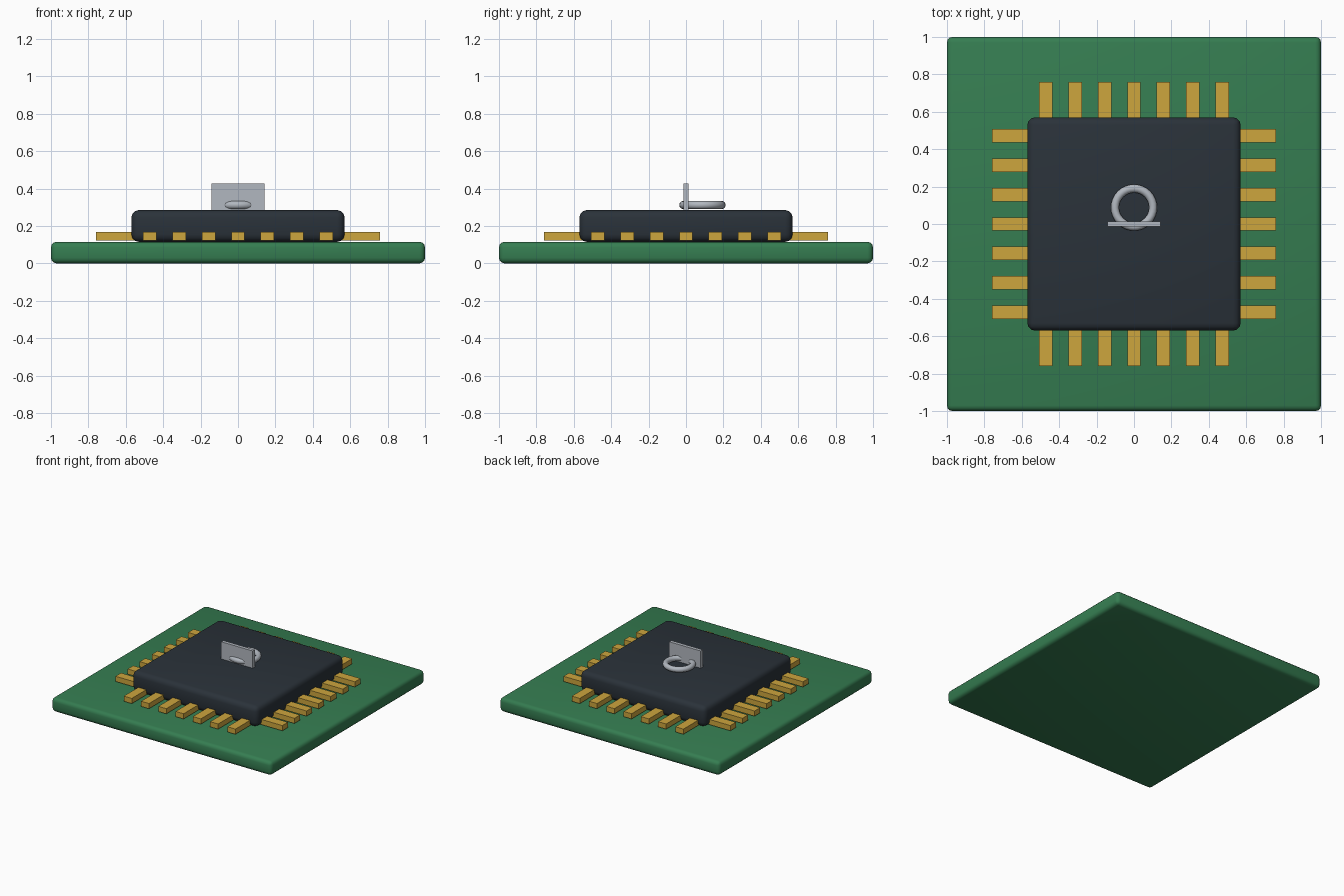
import bpy
import math

cube = bpy.data.objects.get("Cube")
if cube:
    bpy.data.objects.remove(cube, do_unlink=True)


def srgb(r, g, b):
    return tuple((c / 255) ** 2.2 for c in (r, g, b)) + (1.0,)


def material(name, color):
    mat = bpy.data.materials.new(name)
    mat.use_nodes = True
    mat.diffuse_color = color
    mat.node_tree.nodes["Principled BSDF"].inputs["Base Color"].default_value = color
    return mat


green = material("board green", srgb(56, 124, 82))
charcoal = material("charcoal", srgb(46, 53, 60))
gold = material("gold", srgb(204, 164, 64))
silver = material("silver", srgb(176, 182, 190))


def box(name, center, size, mat, bevel=0.0):
    bpy.ops.mesh.primitive_cube_add(size=1, location=center)
    ob = bpy.context.object
    ob.name = name
    ob.scale = size
    bpy.ops.object.transform_apply(location=False, rotation=False, scale=True)
    ob.data.materials.append(mat)
    if bevel:
        mod = ob.modifiers.new("rounded edges", 'BEVEL')
        mod.width = bevel
        mod.segments = 3
        bpy.ops.object.modifier_apply(modifier=mod.name)
        bpy.ops.object.shade_smooth_by_angle(angle=math.radians(40))
    return ob


# Circuit board and chip package
box("board", (0, 0, 0.0575), (2, 2, 0.115), green, 0.03)
box("chip_body", (0, 0, 0.2), (1.14, 1.14, 0.17), charcoal, 0.04)

# Seven contact pins along each side
PITCH, INNER, OUTER = 0.157, 0.5, 0.758
middle, length = (INNER + OUTER) / 2, OUTER - INNER
for side, sign in (("front", -1), ("back", 1)):
    for i in range(7):
        box(f"{side}_pin_{i + 1}", ((i - 3) * PITCH, sign * middle, 0.145),
            (0.072, length, 0.043), gold)
for side, sign in (("right", -1), ("left", 1)):
    for i in range(7):
        box(f"{side}_pin_{i + 1}", (sign * middle, (i - 3) * PITCH, 0.145),
            (length, 0.072, 0.043), gold)

# Upright plate and ring on top of the chip
box("upright_plate", (0, 0, 0.355), (0.286, 0.028, 0.143), silver)
bpy.ops.mesh.primitive_torus_add(location=(0, 0.088, 0.312), major_radius=0.102,
                                 minor_radius=0.022, major_segments=32, minor_segments=12)
ring = bpy.context.object
ring.name = "ring"
ring.data.materials.append(silver)
bpy.ops.object.shade_smooth_by_angle(angle=math.radians(40))
